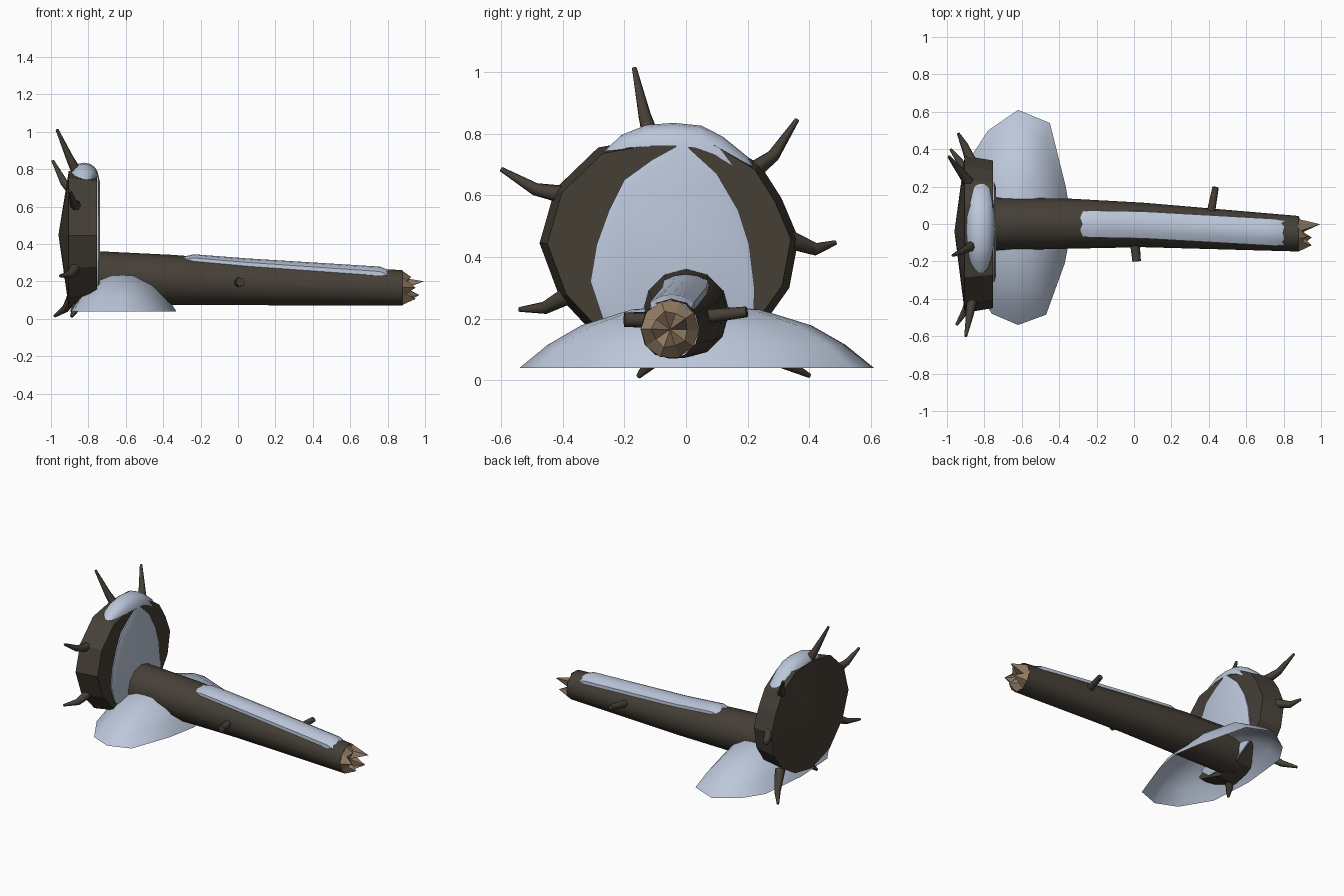
import bpy, bmesh, math
from mathutils import Vector

if "Cube" in bpy.data.objects:
    bpy.data.objects.remove(bpy.data.objects["Cube"])


def material(name, rgb):
    m = bpy.data.materials.new(name)
    m.diffuse_color = (*rgb, 1)
    m.use_nodes = True
    m.node_tree.nodes["Principled BSDF"].inputs["Base Color"].default_value = m.diffuse_color
    return m


BARK = material("dark_bark", (0.060, 0.050, 0.037))
SNOW = material("snow", (0.50, 0.57, 0.70))
WOOD = material("split_wood", (0.30, 0.21, 0.13))


def finish(name, bm, mat, angle=None):
    bmesh.ops.recalc_face_normals(bm, faces=bm.faces)
    me = bpy.data.meshes.new(name)
    bm.to_mesh(me)
    bm.free()
    me.materials.append(mat)
    ob = bpy.data.objects.new(name, me)
    bpy.context.collection.objects.link(ob)
    if angle:
        bpy.ops.object.select_all(action='DESELECT')
        ob.select_set(True)
        bpy.context.view_layer.objects.active = ob
        bpy.ops.object.shade_smooth_by_angle(angle=math.radians(angle))
    return ob


def loft(name, rings, mat, angle=None, closed=True, start=None, end=None):
    """Skin rows of points; start/end are 'cap', a tip point, or None (open)."""
    bm = bmesh.new()
    rows = [[bm.verts.new(p) for p in r] for r in rings]
    n = len(rows[0])
    for a, b in zip(rows, rows[1:]):
        for i in range(n if closed else n - 1):
            j = (i + 1) % n
            bm.faces.new((a[i], a[j], b[j], b[i]))
    for row, lid in ((rows[0], start), (rows[-1], end)):
        if lid == 'cap':
            bm.faces.new(row)
        elif lid is not None:
            tip = bm.verts.new(lid)
            for i in range(n):
                bm.faces.new((row[i], row[(i + 1) % n], tip))
    return finish(name, bm, mat, angle)


def tube(name, path, radii, sides=7):
    """Tapered tube along a bent path."""
    pts = [Vector(p) for p in path]
    rings = []
    for i, p in enumerate(pts):
        d = pts[min(i + 1, len(pts) - 1)] - pts[max(i - 1, 0)]
        q = d.to_track_quat('Z', 'Y')
        rings.append([p + q @ Vector((radii[i] * math.cos(t), radii[i] * math.sin(t), 0))
                      for t in (math.tau * k / sides for k in range(sides))])
    return loft(name, rings, BARK, 60, start='cap', end='cap')


# Trunk: stations of x, centre y, centre z, radius
STATIONS = [(-0.80, 0, 0.222, 0.142), (-0.35, 0.002, 0.208, 0.134),
            (0.05, -0.005, 0.192, 0.119), (0.88, -0.052, 0.165, 0.095)]


def trunk_at(x):
    for a, b in zip(STATIONS, STATIONS[1:]):
        if x <= b[0]:
            t = (x - a[0]) / (b[0] - a[0])
            return [a[k] + (b[k] - a[k]) * t for k in (1, 2, 3)]
    return STATIONS[-1][1:]


def circle(x, y, z, r, n=12):
    return [(x, y + r * math.cos(math.tau * k / n), z + r * math.sin(math.tau * k / n))
            for k in range(n)]


loft("trunk", [circle(*s) for s in STATIONS], BARK, 35, start='cap')

# Splintered broken end: five uneven points around a hollow centre
x0, cy, cz, r0 = STATIONS[-1]
tips = [0.995, 0.925, 0.95, 0.95, 0.97]
rim, crown = [], []
for k in range(10):
    a = math.radians(35 + 36 * k)
    c, s = math.cos(a), math.sin(a)
    rim.append((x0, cy + r0 * c, cz + r0 * s))
    r, x = (0.062, tips[k // 2]) if k % 2 == 0 else (0.055, 0.895)
    crown.append((x, cy + r * c, cz + r * s))
loft("splintered_end", [rim, crown], WOOD, end=(0.885, cy, cz))

# Broken branch stubs
tube("branch_stub_back", [(0.41, 0.05, 0.205), (0.437, 0.197, 0.222)], [0.024, 0.018])
tube("branch_stub_front", [(0.0, -0.07, 0.195), (0.013, -0.2, 0.197)], [0.028, 0.024])

# Upturned root plate
PLATE = [(-0.475, 0.445), (-0.425, 0.62), (-0.285, 0.755), (-0.09, 0.79), (0.10, 0.785),
         (0.24, 0.70), (0.31, 0.59), (0.365, 0.46), (0.335, 0.30), (0.25, 0.18),
         (0.10, 0.09), (-0.08, 0.06), (-0.27, 0.12), (-0.41, 0.27)]


def plate_ring(x, s):
    return [(x, -0.055 + (y + 0.055) * s, 0.43 + (z - 0.43) * s) for y, z in PLATE]


loft("root_plate", [plate_ring(-0.905, 1), plate_ring(-0.755, 0.94)], BARK,
     start=(-0.96, -0.04, 0.45), end='cap')

# Bent roots: base, elbow, tip
ROOTS = [
    ((-0.84, -0.10, 0.74), (-0.90, -0.135, 0.86), (-0.968, -0.168, 1.013)),
    ((-0.86, 0.19, 0.66), (-0.93, 0.285, 0.73), (-0.99, 0.36, 0.845)),
    ((-0.86, -0.36, 0.595), (-0.88, -0.49, 0.62), (-0.90, -0.60, 0.685)),
    ((-0.86, 0.31, 0.465), (-0.905, 0.42, 0.425), (-0.94, 0.485, 0.447)),
    ((-0.86, -0.36, 0.29), (-0.90, -0.46, 0.235), (-0.95, -0.54, 0.23)),
    ((-0.85, -0.09, 0.12), (-0.87, -0.12, 0.05), (-0.89, -0.155, 0.012)),
    ((-0.87, 0.22, 0.15), (-0.92, 0.32, 0.055), (-0.98, 0.40, 0.015)),
]
for k, path in enumerate(ROOTS):
    tube(f"root_{k + 1}", path, [0.034, 0.021, 0.008])

# Snow strip lying along the top of the trunk, rounded at its ends
rows = []
for k in range(17):
    x = -0.31 + 1.14 * k / 16
    y, z, r = trunk_at(x)
    end = k in (0, 16)
    row = []
    for t in (-1, -0.97, -0.5, 0, 0.5, 0.97, 1):
        w = 0.074 * t * (0.85 if end else 1)
        rr = r + (-0.012 if end or abs(t) == 1 else 0.012)
        row.append((x, y + w, z + math.sqrt(rr * rr - w * w)))
    rows.append(row)
loft("trunk_snow", rows, SNOW, 50, closed=False)

# Snow arch banked against the front of the root plate
ARCH = [(-0.01, 0.77), (-0.11, 0.715), (-0.20, 0.65), (-0.25, 0.55), (-0.29, 0.44),
        (-0.31, 0.32), (-0.27, 0.20), (-0.17, 0.12), (0.09, 0.12), (0.22, 0.20),
        (0.222, 0.30), (0.205, 0.44), (0.17, 0.55), (0.10, 0.67)]
inner = [(-0.738, -0.035 + (y + 0.035) * 0.9, 0.4 + (z - 0.4) * 0.9) for y, z in ARCH]
loft("plate_snow_arch", [[(-0.757, y, z) for y, z in ARCH],
                         [(-0.747, y, z) for y, z in ARCH], inner],
     SNOW, 40, start='cap', end='cap')

# Snow cap over the upper rim: y, z, half width, depth
CAP = [(-0.295, 0.715, 0.02, 0.01), (-0.21, 0.795, 0.058, 0.045), (-0.13, 0.828, 0.073, 0.07),
       (-0.04, 0.835, 0.078, 0.075), (0.05, 0.826, 0.078, 0.075), (0.12, 0.79, 0.075, 0.065),
       (0.20, 0.725, 0.066, 0.05), (0.262, 0.625, 0.02, 0.01)]
rows = []
for y, z, w, d in CAP:
    out = Vector((0, y + 0.055, z - 0.43)).normalized()
    row = []
    for k in range(9):
        a = math.pi * k / 8
        row.append(Vector((-0.823 + w * math.cos(a), y, z)) - out * d * (1 - math.sin(a)))
    rows.append(row)
loft("rim_snow_cap", rows, SNOW, 50)

# Open, domed snow drift around the foot of the trunk
DRIFT = [(-0.33, 0.0), (-0.365, 0.20), (-0.45, 0.54), (-0.62, 0.61), (-0.78, 0.50),
         (-0.865, 0.37), (-0.90, 0.03), (-0.88, -0.28), (-0.76, -0.48), (-0.62, -0.54),
         (-0.47, -0.485), (-0.37, -0.21)]
rows = [[(-0.62 + (x + 0.62) * s, 0.03 + (y - 0.03) * s, z) for x, y in DRIFT]
        for s, z in ((1, 0.04), (0.84, 0.115), (0.65, 0.178), (0.36, 0.23))]
loft("snow_drift", rows, SNOW, 50, end=(-0.62, 0.03, 0.245))
